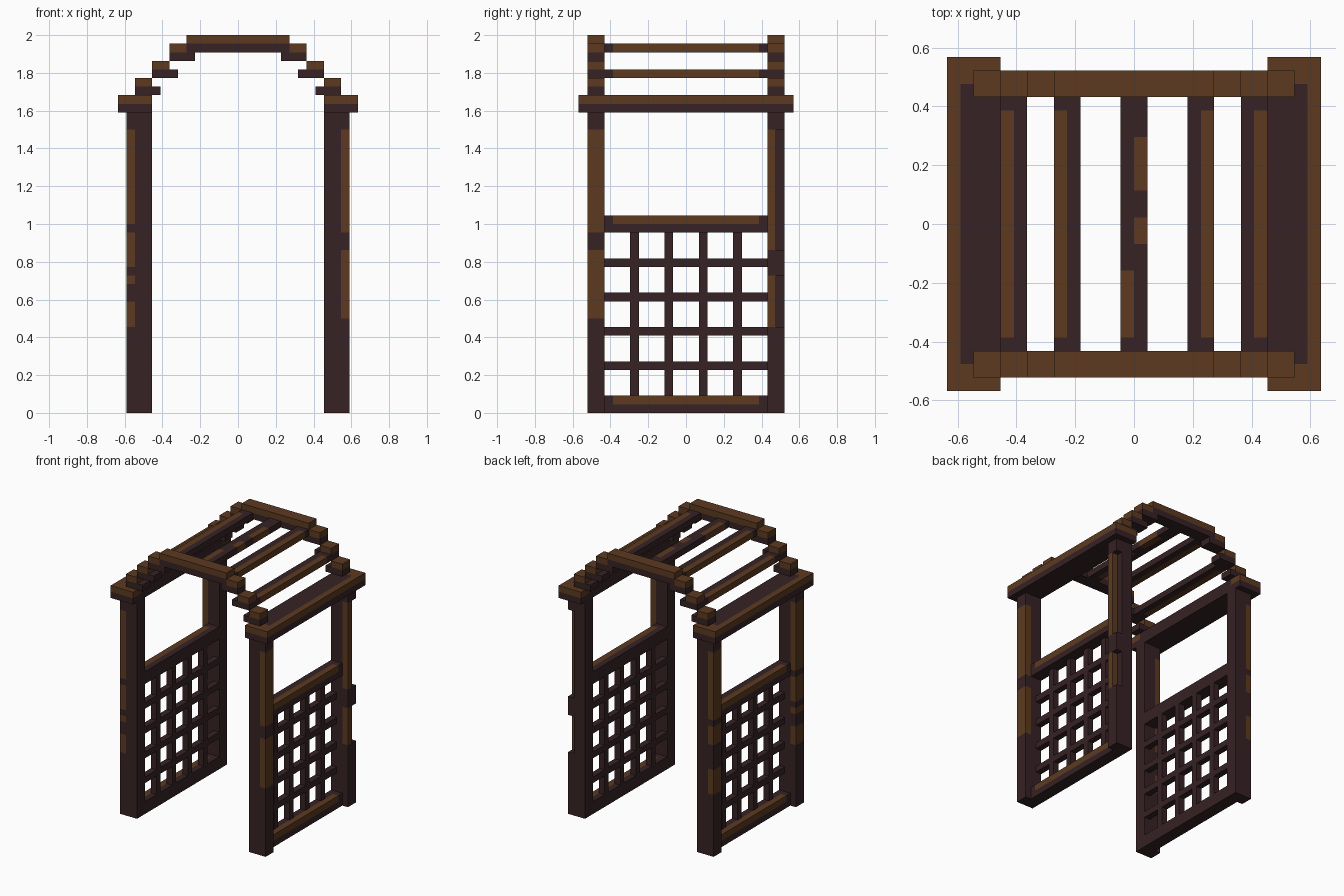
import bpy
import bmesh

cube = bpy.data.objects.get("Cube")
if cube:
    bpy.data.objects.remove(cube, do_unlink=True)

UNIT = 2 / 44          # one block edge
DARK, LIGHT = 0, 1


def material(name, rgb):
    mat = bpy.data.materials.new(name)
    mat.use_nodes = True
    mat.diffuse_color = (*rgb, 1)
    mat.node_tree.nodes["Principled BSDF"].inputs["Base Color"].default_value = (*rgb, 1)
    return mat


MATERIALS = [material("dark wood", (0.037, 0.016, 0.018)),
             material("light wood", (0.107, 0.042, 0.015))]


def build(name, boxes):
    """Make one object from boxes (x range, y range, z range, material), in blocks."""
    bm = bmesh.new()
    for xs, ys, zs, mat in boxes:
        verts = bmesh.ops.create_cube(bm, size=1)["verts"]
        for v in verts:
            for axis, (a, b) in enumerate((xs, ys, zs)):
                v.co[axis] = ((a + b) / 2 + v.co[axis] * abs(b - a)) * UNIT
        for face in {f for v in verts for f in v.link_faces}:
            face.material_index = mat
    mesh = bpy.data.meshes.new(name)
    for mat in MATERIALS:
        mesh.materials.append(mat)
    bm.to_mesh(mesh)
    bm.free()
    obj = bpy.data.objects.new(name, mesh)
    bpy.context.collection.objects.link(obj)


def span(sign, a, b):
    return (sign * a, sign * b)


# Corner posts: dark core, outer layer with weathered light stretches
def post(name, sx, sy, light, notched=False):
    ys = span(sy, 9.5, 11.5)
    outer = span(sx, 12, 13)
    boxes = [(span(sx, 10, 12), ys, (0, 35), DARK)]
    z = 0
    for low, high in light:
        if low > z:
            boxes.append((outer, ys, (z, low), DARK))
        boxes.append((outer, span(sy, 9.5, 10.5) if notched else ys, (low, high), LIGHT))
        z = high
    boxes.append((outer, ys, (z, 35), DARK))
    build(name, boxes)


post("front_left_post", 1, -1, [(11, 19), (21, 33)])
post("back_left_post", 1, 1, [(10, 16), (19, 33)], notched=True)
post("front_right_post", -1, -1, [(10, 13), (15, 16), (17, 21), (22, 33)])
post("back_right_post", -1, 1, [(10, 14), (18, 21), (22, 33)])

inner_span = (-9.5, 9.5)
strip_span = (-8.5, 8.5)

for side, sx in (("left", 1), ("right", -1)):
    # Lattice panel between the posts
    inner = span(sx, 10, 11)
    slats = [(inner, inner_span, (z, z + 1), DARK) for z in (5, 9, 13, 17)]
    slats += [(inner, (y, y + 1), (2, 21), DARK) for y in (-6.5, -2.5, 1.5, 5.5)]
    build(side + "_lattice", slats)

    # Top and bottom rails with a light outer strip
    outer = span(sx, 11, 12)
    for label, z in (("bottom", 0), ("top", 21)):
        boxes = [(inner, inner_span, (z, z + 2), DARK),
                 (outer, inner_span, (z, z + 1), DARK),
                 (outer, strip_span, (z + 1, z + 2), LIGHT)]
        boxes += [(outer, span(sy, 8.5, 9.5), (z + 1, z + 2), DARK) for sy in (-1, 1)]
        build(f"{side}_{label}_rail", boxes)

    # Cap beam across both posts, light around the outer rim
    boxes = [(span(sx, 10, 14), (-12.5, 12.5), (35, 36), DARK),
             (span(sx, 10, 13), (-10.5, 10.5), (36, 37), DARK),
             (span(sx, 13, 14), (-10.5, 10.5), (36, 37), LIGHT)]
    boxes += [(span(sx, 10, 14), span(sy, 10.5, 12.5), (36, 37), LIGHT) for sy in (-1, 1)]
    build(side + "_cap_beam", boxes)

    # Roof slats
    for label, x, z in (("upper", 4, 42), ("lower", 8, 39)):
        zs = (z, z + 1)
        boxes = [(span(sx, x, x + 1), inner_span, zs, DARK),
                 (span(sx, x + 1, x + 2), strip_span, zs, LIGHT)]
        boxes += [(span(sx, x + 1, x + 2), span(sy, 8.5, 9.5), zs, DARK) for sy in (-1, 1)]
        build(f"{side}_{label}_roof_slat", boxes)

# Stepped arches, front and back
for label, sy in (("front", -1), ("back", 1)):
    ys = span(sy, 9.5, 11.5)
    boxes = [((-6, 6), ys, (42, 43), DARK), ((-6, 6), ys, (43, 44), LIGHT)]
    for sx in (-1, 1):
        for x, z in ((6, 41), (8, 39), (10, 37)):
            boxes.append((span(sx, x - 1, x + 2), ys, (z, z + 1), DARK))
            boxes.append((span(sx, x, x + 2), ys, (z + 1, z + 2), LIGHT))
    build(label + "_arch", boxes)

# Ridge slat with worn light patches on each half
boxes = []
for xs, patches in (((-1, 0), [(-8.5, -3.5)]), ((0, 1), [(-1.5, 0.5), (2.5, 6.5)])):
    y = -9.5
    for low, high in patches:
        boxes.append((xs, (y, low), (42, 43), DARK))
        boxes.append((xs, (low, high), (42, 43), LIGHT))
        y = high
    boxes.append((xs, (y, 9.5), (42, 43), DARK))
build("ridge_slat", boxes)
